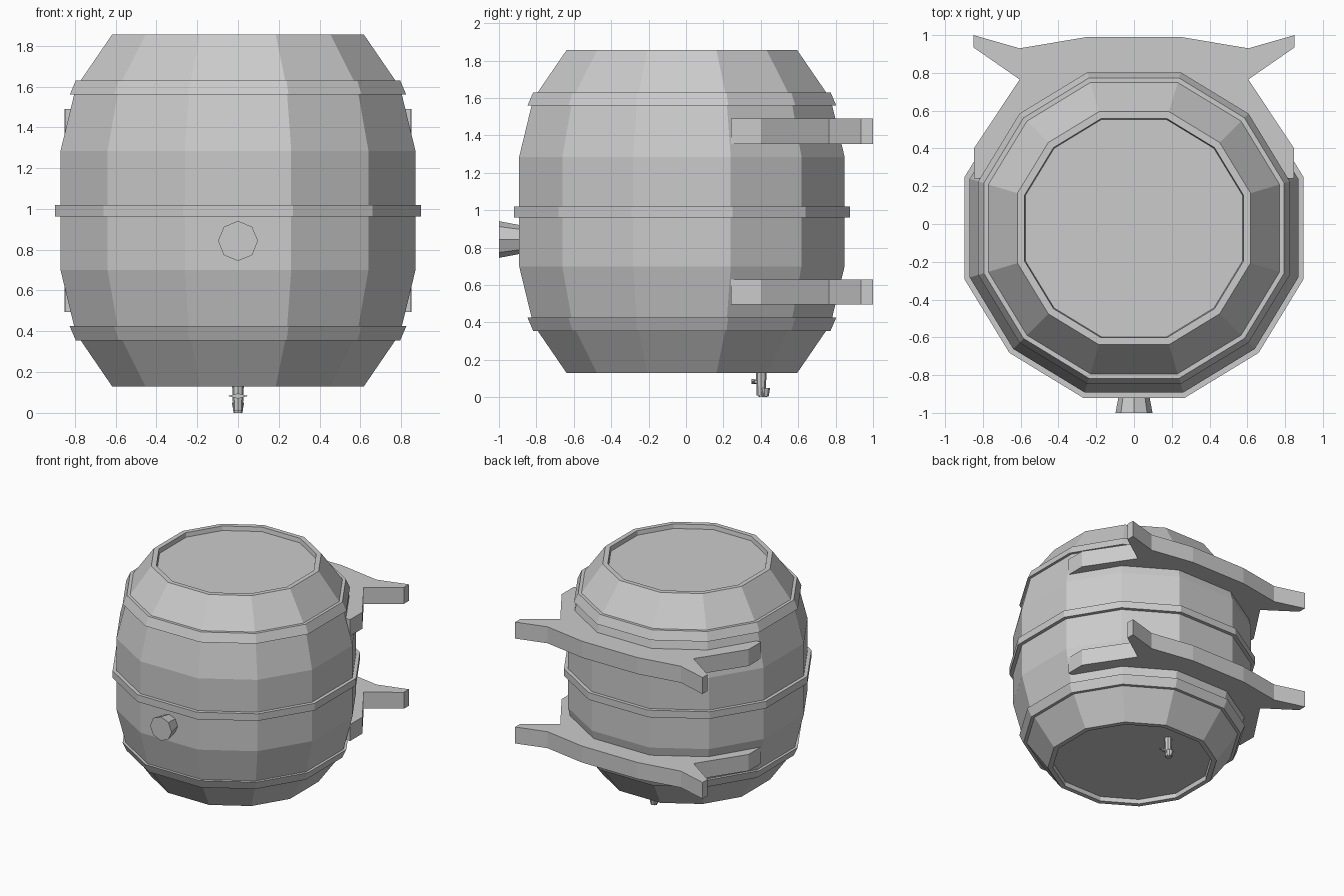
import bpy, bmesh, math

if "Cube" in bpy.data.objects:
    bpy.data.objects.remove(bpy.data.objects["Cube"])

CY = -0.022   # barrel axis offset in y


def finish(name, bm):
    bmesh.ops.recalc_face_normals(bm, faces=bm.faces)
    me = bpy.data.meshes.new(name)
    bm.to_mesh(me)
    bm.free()
    ob = bpy.data.objects.new(name, me)
    bpy.context.collection.objects.link(ob)
    return ob


def twelve_gon(a):
    # Twelve-sided section whose flats lie at distance a on the axes
    quarter = [(1, 0.3), (0.735, 0.735), (0.3, 1)]
    pts = []
    for c, s in [(1, 0), (0, 1), (-1, 0), (0, -1)]:
        pts += [(a * (x * c - y * s), a * (x * s + y * c)) for x, y in quarter]
    return pts


def staved(name, profile, closed):
    # Sweep an (apothem, z) profile around the barrel axis
    bm = bmesh.new()
    rings = [[bm.verts.new((x, y + CY, z)) for x, y in twelve_gon(a)] for a, z in profile]
    pairs = list(zip(rings, rings[1:]))
    if closed:
        pairs.append((rings[-1], rings[0]))
    else:
        bm.faces.new(rings[0])
        bm.faces.new(rings[-1])
    for r0, r1 in pairs:
        for i in range(12):
            j = (i + 1) % 12
            bm.faces.new((r0[i], r0[j], r1[j], r1[i]))
    return finish(name, bm)


def prism(name, pts, z0, z1):
    bm = bmesh.new()
    f = bm.faces.new([bm.verts.new((x, y, z0)) for x, y in pts])
    g = bmesh.ops.extrude_face_region(bm, geom=[f])
    bmesh.ops.translate(bm, vec=(0, 0, z1 - z0),
                        verts=[v for v in g["geom"] if isinstance(v, bmesh.types.BMVert)])
    return finish(name, bm)


def cone(name, r1, r2, depth, loc, rot=(0, 0, 0), n=8):
    bpy.ops.mesh.primitive_cone_add(vertices=n, radius1=r1, radius2=r2, depth=depth,
                                    location=loc, rotation=rot)
    bpy.context.object.name = name
    return bpy.context.object


# Barrel body with recessed heads
staved("barrel_body", [(0.575, 0.165), (0.58, 0.13), (0.617, 0.13), (0.795, 0.39),
                       (0.87, 0.70), (0.87, 1.285), (0.795, 1.595), (0.617, 1.855),
                       (0.58, 1.855), (0.575, 1.82)], False)

# Hoops
staved("hoop_top", [(0.75, 1.56), (0.825, 1.56), (0.795, 1.63), (0.73, 1.63)], True)
staved("hoop_middle", [(0.85, 0.962), (0.898, 0.962), (0.898, 1.02), (0.85, 1.02)], True)
staved("hoop_bottom", [(0.75, 0.425), (0.825, 0.425), (0.795, 0.355), (0.73, 0.355)], True)

# Horned back brackets
half = [(0.25, 0.99), (0.605, 0.93), (0.85, 1.0), (0.85, 0.935), (0.605, 0.765),
        (0.848, 0.40), (0.848, 0.24), (0.78, 0.24), (0.56, 0.54), (0.22, 0.75)]
outline = half + [(-x, y) for x, y in reversed(half)]
prism("bracket_lower", outline, 0.495, 0.63)
prism("bracket_upper", outline, 1.355, 1.49)

# Front bung, wider at its outer end
cone("bung", 0.098, 0.068, 0.16, (0, -0.92, 0.843), (-math.pi / 2, 0, 0))

# Small tap under the barrel
cone("tap_pipe", 0.024, 0.03, 0.16, (0, 0.402, 0.09))
cone("tap_spout", 0.022, 0.03, 0.045, (0, 0.42, 0.0275))
cone("tap_tip", 0.022, 0.024, 0.03, (0, 0.41, 0.015))
cone("tap_stem", 0.012, 0.012, 0.04, (0, 0.375, 0.083), (math.pi / 2, 0, 0), 6)
handle = cone("tap_handle", 0.05, 0.05, 0.014, (0, 0.358, 0.083), (math.pi / 2, 0, 0), 4)
handle.scale = (1, 0.26, 1)
